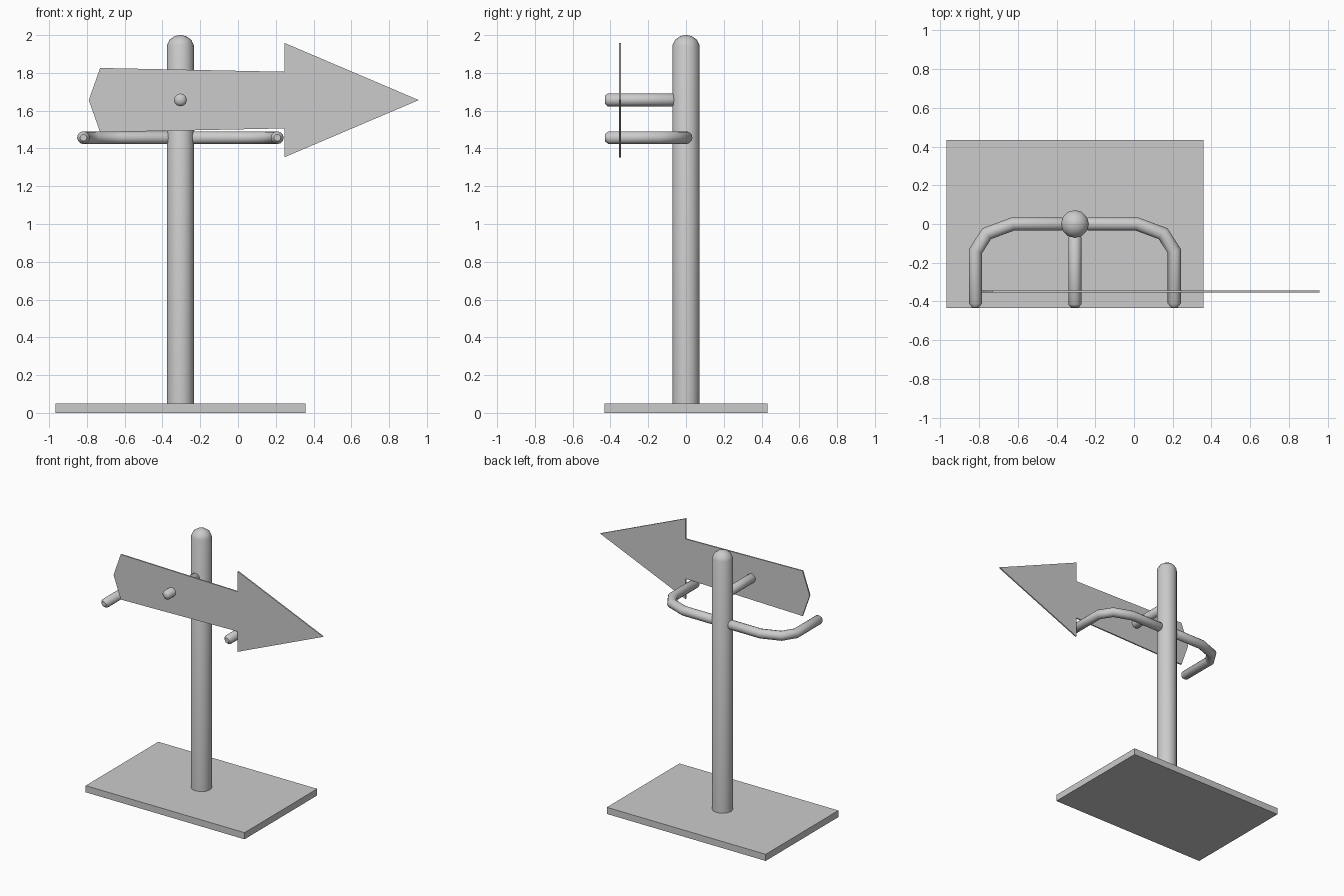
import bpy, bmesh, math
from mathutils import Vector

if "Cube" in bpy.data.objects:
    bpy.data.objects.remove(bpy.data.objects["Cube"])

CX = -0.305          # post axis
SIDES = 12


def finish(name, bm, angle=None):
    bmesh.ops.recalc_face_normals(bm, faces=bm.faces)
    me = bpy.data.meshes.new(name)
    bm.to_mesh(me)
    bm.free()
    ob = bpy.data.objects.new(name, me)
    bpy.context.collection.objects.link(ob)
    if angle:
        bpy.ops.object.select_all(action='DESELECT')
        ob.select_set(True)
        bpy.context.view_layer.objects.active = ob
        bpy.ops.object.shade_smooth_by_angle(angle=math.radians(angle))
    return ob


def tube(name, path, up):
    """Sweep a round section along (x, y, z, radius) points, mitred at bends."""
    bm = bmesh.new()
    pts = [Vector(p[:3]) for p in path]
    up = Vector(up)
    rings = []
    for i, p in enumerate(pts):
        a = (p - pts[i - 1]).normalized() if i else (pts[1] - p).normalized()
        b = (pts[i + 1] - p).normalized() if i < len(pts) - 1 else a
        side = (a + b).normalized().cross(up).normalized()
        mitre = 1 / math.cos(a.angle(b, 0) / 2)
        r = path[i][3]
        ring = []
        for k in range(SIDES):
            t = 2 * math.pi * k / SIDES
            ring.append(bm.verts.new(p + r * (side * math.cos(t) * mitre + up * math.sin(t))))
        rings.append(ring)
    for r0, r1 in zip(rings, rings[1:]):
        for k in range(SIDES):
            n = (k + 1) % SIDES
            bm.faces.new((r0[k], r0[n], r1[n], r1[k]))
    bm.faces.new(rings[0])
    bm.faces.new(rings[-1])
    return finish(name, bm, 50)


# Base slab
bm = bmesh.new()
bmesh.ops.create_cube(bm, size=1)
for v in bm.verts:
    v.co = (v.co.x * 1.325 + CX, v.co.y * 0.865, v.co.z * 0.05 + 0.025)
finish("base", bm)

# Post with domed top
tube("post", [(CX, 0, z, r) for z, r in
              ((0.04, 0.072), (1.945, 0.072), (1.975, 0.058), (1.993, 0.033), (2.0, 0.008))],
     (0, 1, 0))

# Curved side arms, mirrored about the post
for name, s in (("left_arm", -1), ("right_arm", 1)):
    tube(name, [(CX + s * x, y, 1.457, r) for x, y, r in
                ((0.05, 0, 0.02), (0.07, 0, 0.034), (0.32, 0, 0.034), (0.455, -0.05, 0.034),
                 (0.513, -0.14, 0.034), (0.513, -0.41, 0.034), (0.513, -0.43, 0.018))],
         (0, 0, 1))

# Centre peg holding the sign
tube("peg", [(CX, y, 1.657, r) for y, r in
             ((-0.055, 0.02), (-0.07, 0.034), (-0.415, 0.034), (-0.43, 0.02))], (0, 0, 1))

# Arrow sign: thin plate, half outline mirrored about its centre line
half = [(-0.73, 0.17), (0.245, 0.15), (0.245, 0.303)]
outline = [(-0.79, 0)] + half + [(0.957, 0)] + [(x, -z) for x, z in reversed(half)]
bm = bmesh.new()
face = bm.faces.new([bm.verts.new((x, -0.354, 1.656 + z)) for x, z in outline])
ext = bmesh.ops.extrude_face_region(bm, geom=[face])
bmesh.ops.translate(bm, vec=(0, 0.01, 0),
                    verts=[g for g in ext["geom"] if isinstance(g, bmesh.types.BMVert)])
# keep the front cap if extrusion removed it
bmesh.ops.holes_fill(bm, edges=bm.edges, sides=0)
bmesh.ops.triangulate(bm, faces=[f for f in bm.faces if len(f.verts) > 4])
finish("arrow_sign", bm, 40)
